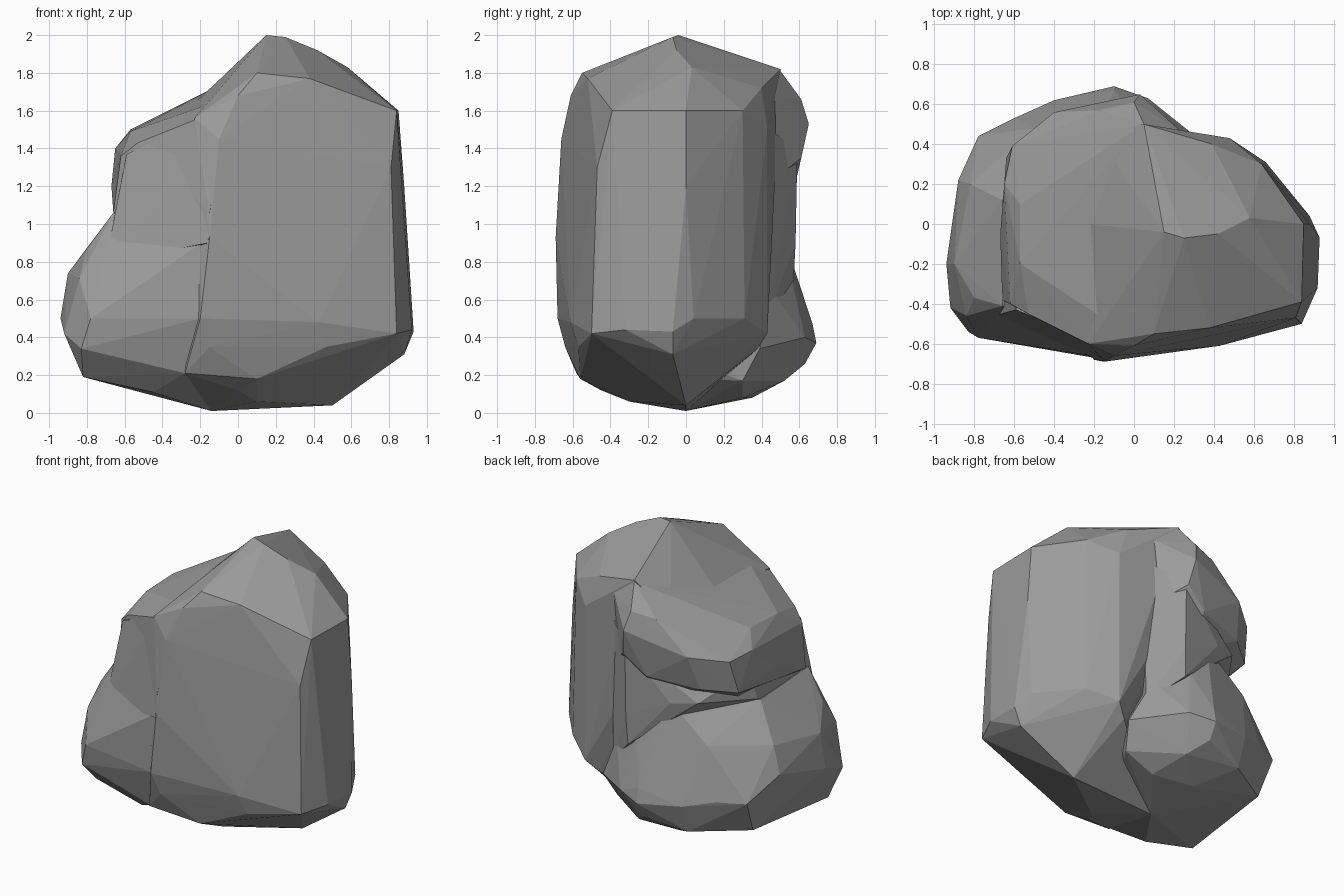
import bpy
import bmesh

default_cube = bpy.data.objects.get("Cube")
if default_cube:
    bpy.data.objects.remove(default_cube, do_unlink=True)


def make_material(name, color):
    """One flat colour, shown both in the viewport and in a render."""
    material = bpy.data.materials.new(name)
    material.use_nodes = True
    material.diffuse_color = color
    shader = material.node_tree.nodes["Principled BSDF"]
    shader.inputs["Base Color"].default_value = color
    shader.inputs["Roughness"].default_value = 0.9
    return material


def make_lump(name, points, material):
    """Faceted stone lump: the convex hull around a few corner points."""
    bm = bmesh.new()
    for point in points:
        bm.verts.new(point)
    hull = bmesh.ops.convex_hull(bm, input=bm.verts)
    leftovers = set(hull["geom_interior"]) | set(hull["geom_unused"])
    loose = [item for item in leftovers if isinstance(item, bmesh.types.BMVert)]
    bmesh.ops.delete(bm, geom=loose, context="VERTS")
    bmesh.ops.recalc_face_normals(bm, faces=bm.faces)
    mesh = bpy.data.meshes.new(name)
    bm.to_mesh(mesh)
    bm.free()
    mesh.materials.append(material)
    lump = bpy.data.objects.new(name, mesh)
    bpy.context.collection.objects.link(lump)
    return lump


def fuse(base, other):
    """Join another lump into the base and discard the leftover."""
    bpy.context.view_layer.objects.active = base
    union = base.modifiers.new("fuse_" + other.name, "BOOLEAN")
    union.operation = "UNION"
    union.solver = "EXACT"
    union.object = other
    bpy.ops.object.modifier_apply(modifier=union.name)
    bpy.data.objects.remove(other, do_unlink=True)


stone_gray = make_material("stone gray", (0.33, 0.33, 0.33, 1))

# Tall main slab: broad front, flat right side, peaked top
slab_front = [
    (.84, -.5, .42), (.47, -.57, .35), (.1, -.56, .18), (-.28, -.58, .21),
    (-.2, -.68, .5), (.43, -.61, .48), (-.15, -.69, .93), (-.1, -.66, 1.45),
    (.1, -.55, 1.8), (.38, -.52, 1.77), (.84, -.39, 1.6), (.81, -.47, 1.3),
    (-.23, -.6, 1.56), (0, -.61, 1.68), (-.15, -.64, .35),
]
slab_side = [
    (.88, -.07, .31), (.93, -.07, .43), (.92, -.32, .44), (.88, 0, 1.2),
    (.88, .04, .5), (.85, 0, 1.6), (.66, .31, .5), (.64, .3, 1.6),
    (.48, .43, .42), (.48, .43, 1.5), (.39, .4, 1.72), (.28, .42, 1.2),
]
slab_top_and_base = [
    (.15, -.04, 2), (.25, -.07, 1.99), (.42, -.05, 1.92), (.58, .03, 1.83),
    (.05, .5, 1.82), (-.23, 0, 1.64), (-.2, .45, 1.62), (.5, 0, .04),
    (-.14, 0, .01), (.4, .38, .34), (.1, -.3, .06), (0, -.45, .12),
]
slab = make_lump("rock", slab_front + slab_side + slab_top_and_base, stone_gray)

# Upper shoulder: overhangs the waist on the back and right-hand side
shoulder_points = [
    (-.53, -.45, 1.43), (-.57, -.2, 1.49), (-.57, .1, 1.5), (-.62, -.4, 1.36),
    (-.67, -.05, 1.2), (-.65, .2, 1.4), (-.61, .39, 1.38), (-.66, -.38, 1.06),
    (-.64, .33, 1.15), (-.23, -.6, 1.55), (-.02, -.56, 1.68), (-.17, .57, 1.63),
    (.05, .5, 1.81), (0, .61, 1.66), (.03, .65, 1.53), (.06, .61, 1.35),
    (-.1, .58, 1.22), (-.4, .56, 1.42), (-.45, .48, 1.18), (.24, .46, 1.68),
    (.24, .42, 1.2), (-.1, -.65, 1.42), (-.15, -.68, 1.06), (0, .35, 1),
    (-.5, .15, 1),
]
shoulder = make_lump("shoulder", shoulder_points, stone_gray)

# Neck: fills the waist so the front runs on and the back groove stays shallow
neck_points = [
    (-.16, -.688, .9), (-.1, -.655, 1.44), (-.22, -.59, 1.54),
    (-.59, -.43, 1.37), (-.65, -.41, 1.06), (-.7, -.46, .8), (-.65, .14, 1.04),
    (-.62, .18, 1.25), (-.42, .47, 1.07), (-.25, .53, 1.05), (0, .57, 1.2),
    (.06, .58, .9), (.05, .57, .7), (.06, .59, 1.4), (.27, .43, 1),
    (.27, .44, 1.5), (.26, .43, .5),
]
neck = make_lump("neck", neck_points, stone_gray)

# Lower bulge: swells out at the foot of the back and side
bulge_upper = [
    (-.66, -.41, 1.06), (-.66, .12, 1.03), (-.8, -.37, .87), (-.9, -.2, .74),
    (-.84, -.46, .71), (-.82, .2, .78), (-.88, .22, .6), (-.5, .48, .8),
    (-.2, .48, 1.05), (0, .55, .75), (.22, .45, .65), (-.15, -.67, .93),
]
bulge_lower = [
    (-.94, -.2, .5), (-.92, -.42, .42), (-.78, .44, .45), (-.6, .53, .45),
    (-.4, .62, .4), (-.1, .69, .37), (-.1, .67, .47), (.07, .63, .4),
    (.18, .52, .35), (-.2, -.67, .5), (-.78, -.57, .5), (-.83, -.54, .34),
    (-.82, -.4, .19), (-.28, -.57, .21), (-.45, -.42, .11), (-.14, 0, .01),
    (-.2, .35, .08), (0, .52, .17), (-.1, .63, .26), (-.4, .55, .2),
    (-.75, .33, .22), (.1, .3, .08), (.37, .39, .34), (.32, .3, .17),
]
bulge = make_lump("bulge", bulge_upper + bulge_lower, stone_gray)

# One continuous stone
for lump in (neck, shoulder, bulge):
    fuse(slab, lump)
